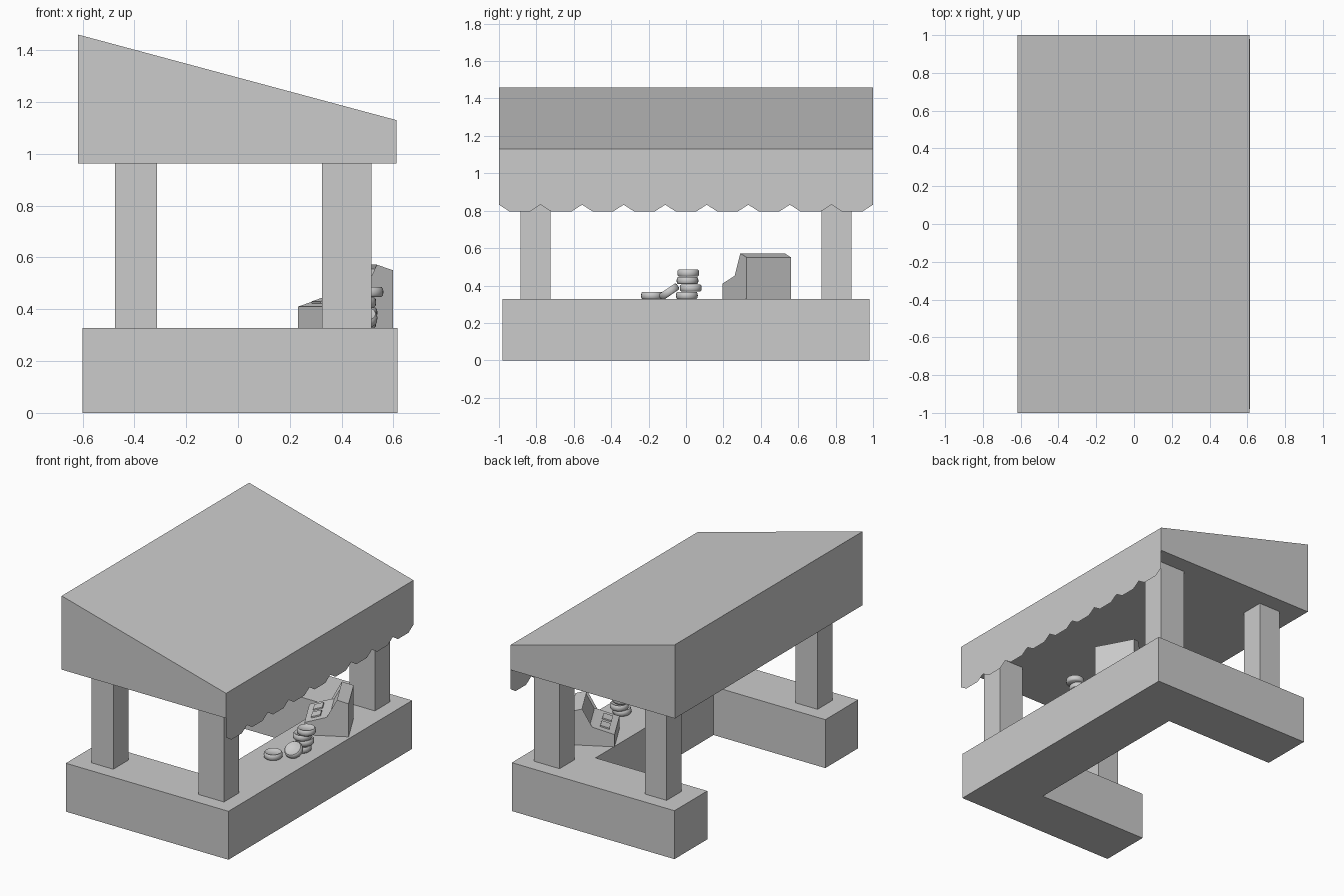
import bpy, bmesh, math
from mathutils import Vector, Matrix

if "Cube" in bpy.data.objects:
    bpy.data.objects.remove(bpy.data.objects["Cube"])


def finish(name, bm):
    bmesh.ops.recalc_face_normals(bm, faces=bm.faces)
    me = bpy.data.meshes.new(name)
    bm.to_mesh(me)
    bm.free()
    ob = bpy.data.objects.new(name, me)
    bpy.context.collection.objects.link(ob)
    return ob


def prism(points, offset):
    """Closed solid: polygon swept along offset."""
    bm = bmesh.new()
    face = bm.faces.new([bm.verts.new(p) for p in points])
    ext = bmesh.ops.extrude_face_region(bm, geom=[face], use_keep_orig=True)
    verts = [g for g in ext["geom"] if isinstance(g, bmesh.types.BMVert)]
    bmesh.ops.translate(bm, verts=verts, vec=offset)
    bmesh.ops.recalc_face_normals(bm, faces=bm.faces)
    return bm


def box(name, x0, x1, y0, y1, z0, z1):
    pts = [(x0, y0, z0), (x1, y0, z0), (x1, y1, z0), (x0, y1, z0)]
    return finish(name, prism(pts, (0, 0, z1 - z0)))


# U-shaped counter, open at the -x side
u = [(-0.6, -0.98), (0.615, -0.98), (0.615, 0.98), (-0.6, 0.98),
     (-0.6, 0.63), (0.235, 0.63), (0.235, -0.63), (-0.6, -0.63)]
finish("counter", prism([(x, y, 0) for x, y in u], (0, 0, 0.327)))

# Four posts
for side, (y0, y1) in (("left", (-0.885, -0.725)), ("right", (0.725, 0.885))):
    box("front_post_" + side, 0.325, 0.515, y0, y1, 0.327, 0.962)
    box("rear_post_" + side, -0.475, -0.312, y0, y1, 0.327, 0.962)

# Sloped roof
r = [(-0.617, 0.962), (0.611, 0.962), (0.611, 1.13), (-0.617, 1.46)]
finish("roof", prism([(x, -1, z) for x, z in r], (0, 2, 0)))

# Flat scalloped valance hanging from the roof's low edge
bm = bmesh.new()
edge = [(1, 1.128), (-1, 1.128), (-1, 0.832)]
n, w = 9, 2 / 9
for i in range(n):
    y = -1 + i * w
    edge += [(y + 0.055, 0.797), (y + w - 0.055, 0.797), (y + w, 0.832)]
bm.faces.new([bm.verts.new((0.612, y, z)) for y, z in edge])
finish("valance", bm)

# Cash register, turned on the counter; local x is depth, local y is width
W = 0.27
place = Matrix.Translation((0.36, 0.195, 0.327)) @ Matrix.Rotation(math.radians(28.5), 4, 'Z')
prof = [(0, 0), (0.272, 0), (0.272, 0.223), (0.2, 0.245), (0.137, 0.125), (0, 0.083)]
bm = prism([(x, 0, z) for x, z in prof], (0, W, 0))
screen = [f for f in bm.faces if f.normal.x < -0.5 and f.normal.z > 0.2]
bmesh.ops.inset_region(bm, faces=screen, thickness=0.018)
bmesh.ops.translate(bm, verts=list({v for f in screen for v in f.verts}),
                    vec=-0.012 * screen[0].normal)
finish("cash_register", bm).matrix_world = place

# Two raised key blocks on the sloping keyboard
slope = Matrix.Rotation(-math.atan2(0.042, 0.137), 4, 'Y')
for i, y in enumerate((0.08, 0.19)):
    key = box("register_keys_%d" % (i + 1), -0.03, 0.03, -0.036, 0.036, -0.005, 0.008)
    key.matrix_world = place @ Matrix.Translation((0.066, y, 0.104)) @ slope

# Round-edged tins: lathed profile with a slightly dished lid
R, H = 0.058, 0.039
half = [(0, 0), (R - 0.008, 0), (R - 0.001, 0.007), (R, H / 2), (R - 0.001, H - 0.007),
        (R - 0.007, H), (R - 0.014, H - 0.001), (R - 0.02, H - 0.006), (0, H - 0.006)]
tins = [(0.475, 0.005, 0.327, 0), (0.48, 0.026, 0.367, 0), (0.475, 0.008, 0.407, 0),
        (0.503, 0.012, 0.447, 0), (0.39, -0.182, 0.327, 0), (0.48, -0.08, 0.35, 34)]
for i, (x, y, z, tilt) in enumerate(tins):
    bm = bmesh.new()
    vs = [bm.verts.new((a, 0, b)) for a, b in half]
    es = [bm.edges.new(p) for p in zip(vs, vs[1:])]
    bmesh.ops.spin(bm, geom=vs + es, cent=(0, 0, 0), axis=(0, 0, 1),
                   angle=math.tau, steps=24)
    bmesh.ops.remove_doubles(bm, verts=bm.verts, dist=1e-5)
    ob = finish("tin_%d" % (i + 1), bm)
    ob.location = (x, y, z)
    ob.rotation_euler.x = math.radians(tilt)
    bpy.ops.object.select_all(action='DESELECT')
    ob.select_set(True)
    bpy.context.view_layer.objects.active = ob
    bpy.ops.object.shade_smooth_by_angle(angle=math.radians(50))
